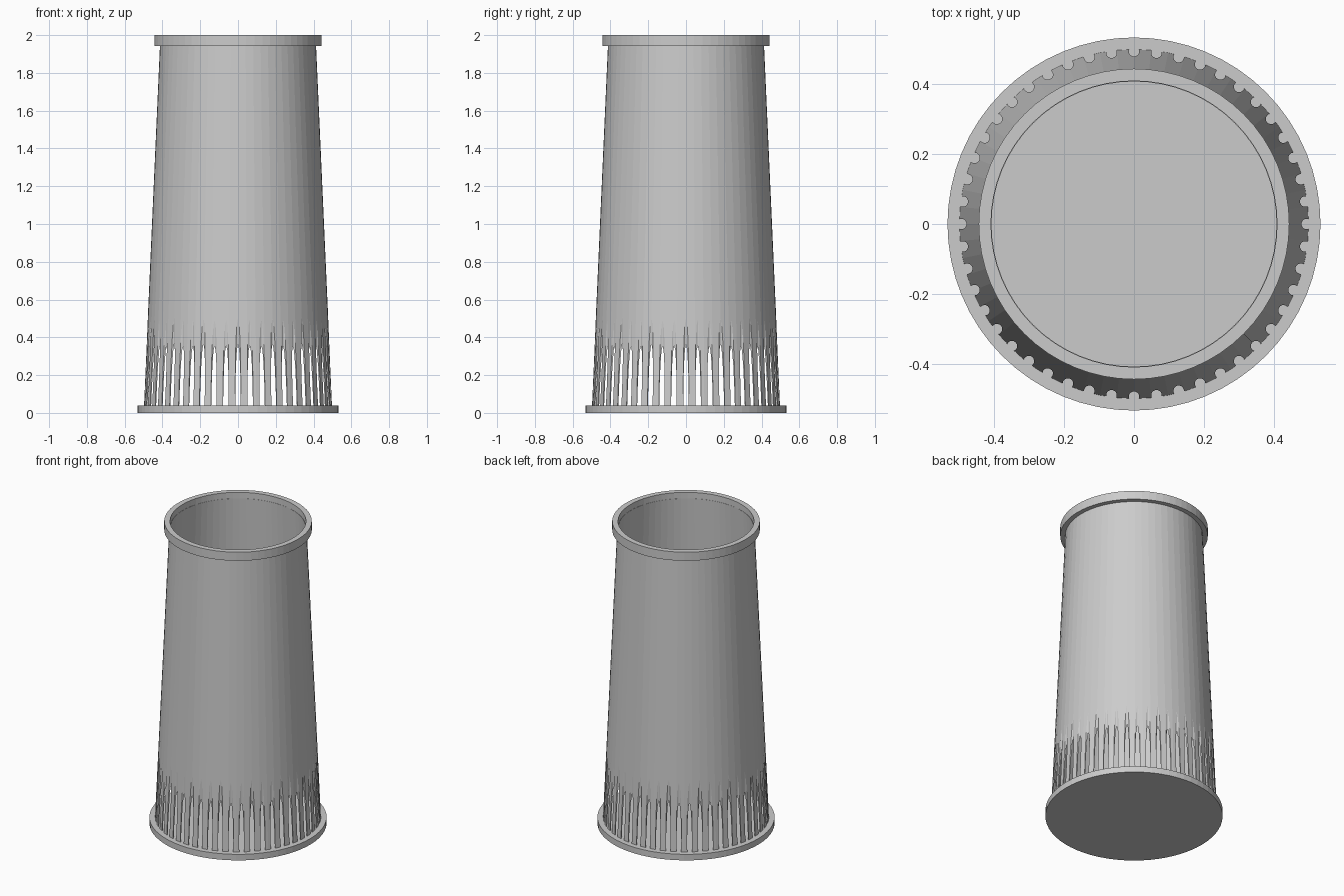
import bpy, bmesh, math
from mathutils import Matrix

cube = bpy.data.objects.get("Cube")
if cube:
    bpy.data.objects.remove(cube, do_unlink=True)

SIDES = 64
SLOTS = 48

grey = bpy.data.materials.new("plain grey")
grey.use_nodes = True
grey.diffuse_color = (0.6, 0.6, 0.6, 1)
grey.node_tree.nodes["Principled BSDF"].inputs["Base Color"].default_value = (0.6, 0.6, 0.6, 1)


def make_object(name, bm):
    bmesh.ops.recalc_face_normals(bm, faces=bm.faces)
    mesh = bpy.data.meshes.new(name)
    bm.to_mesh(mesh)
    bm.free()
    mesh.materials.append(grey)
    obj = bpy.data.objects.new(name, mesh)
    bpy.context.collection.objects.link(obj)
    return obj


def lathe(name, profile):
    """Spin a closed (radius, height) profile around the z axis."""
    bm = bmesh.new()
    rings = []
    for i in range(SIDES):
        a = 2 * math.pi * i / SIDES
        rings.append([bm.verts.new((r * math.cos(a), r * math.sin(a), z)) for r, z in profile])
    n = len(profile)
    for i in range(SIDES):
        here, there = rings[i], rings[(i + 1) % SIDES]
        for j in range(n):
            k = (j + 1) % n
            bm.faces.new((here[j], there[j], there[k], here[k]))
    return make_object(name, bm)


# Solid base disc
bm = bmesh.new()
bmesh.ops.create_cone(bm, cap_ends=True, segments=SIDES, radius1=0.532, radius2=0.532,
                      depth=0.04, matrix=Matrix.Translation((0, 0, 0.02)))
make_object("base_disc", bm)

# Thin tapered tube, sunk a little into base and rim
tube = lathe("tapered_tube", [(0.4985, 0.03), (0.4125, 1.96), (0.4065, 1.96), (0.4925, 0.03)])

# Top rim band
lathe("top_rim", [(0.443, 1.943), (0.443, 2.0), (0.408, 2.0), (0.408, 1.943)])

# Upright rods that carve the pointed slots where they cross the sloping wall
bm = bmesh.new()
for i in range(SLOTS):
    spot = Matrix.Rotation(2 * math.pi * i / SLOTS, 4, "Z") @ Matrix.Translation((0.4925, 0, 0.35))
    bmesh.ops.create_cone(bm, cap_ends=True, segments=16, radius1=0.015, radius2=0.015,
                          depth=0.7, matrix=spot)
rods = make_object("slot_cutter", bm)
rods.hide_render = True

cut = tube.modifiers.new("slots", "BOOLEAN")
cut.operation = "DIFFERENCE"
cut.solver = "EXACT"
cut.object = rods
bpy.context.view_layer.objects.active = tube
bpy.ops.object.modifier_apply(modifier=cut.name)
bpy.data.objects.remove(rods, do_unlink=True)
